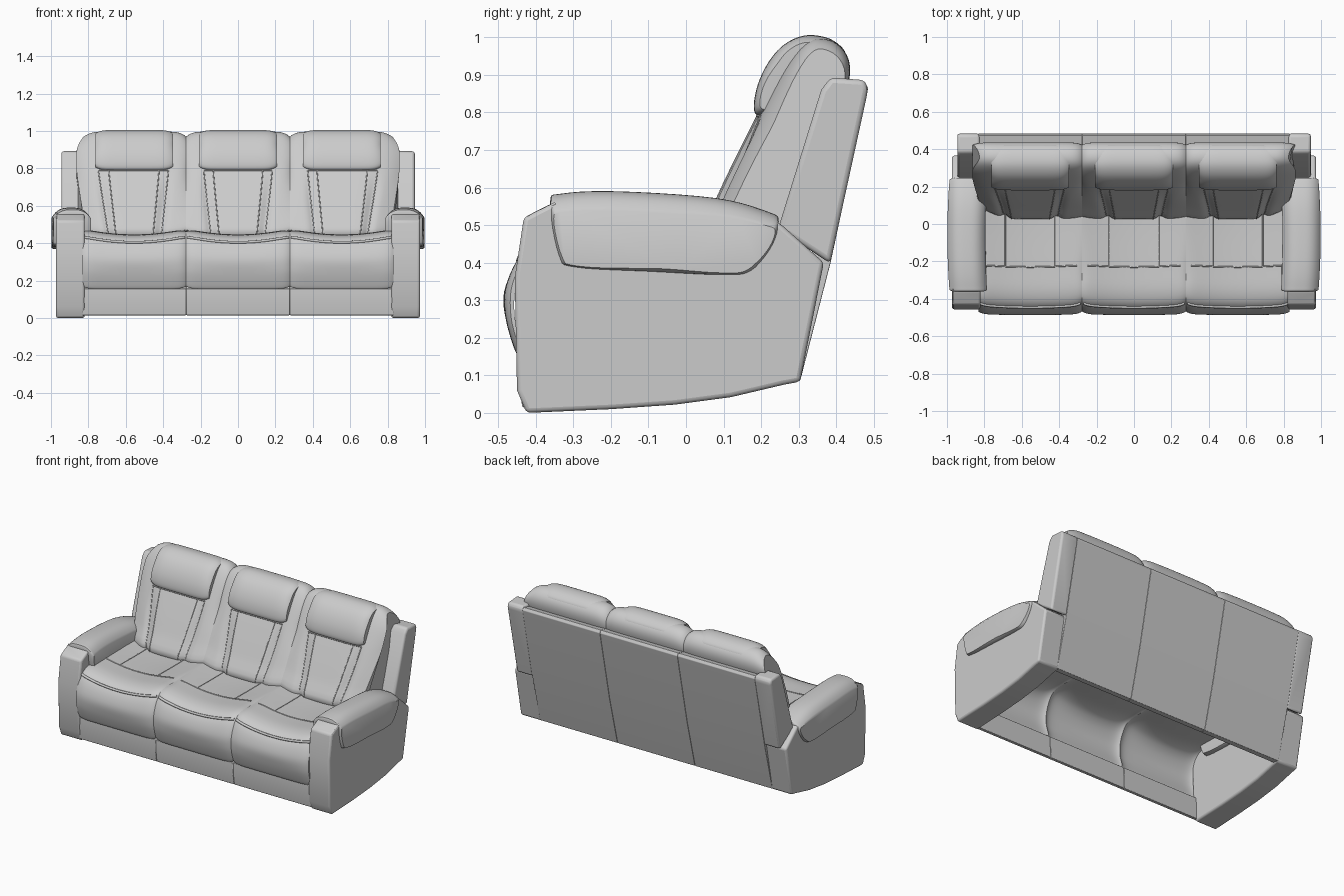
import bpy, bmesh, math
from mathutils import Vector

cube = bpy.data.objects.get("Cube")
if cube:
    bpy.data.objects.remove(cube, do_unlink=True)

leather = bpy.data.materials.new("grey_leather")
leather.use_nodes = True
grey = (0.6, 0.6, 0.6, 1)
leather.diffuse_color = grey
leather.node_tree.nodes["Principled BSDF"].inputs["Base Color"].default_value = grey


def finish(name, bm, bevel=0.0, angle=40):
    """Turn a bmesh into a smooth-shaded object, with an optional rounded bevel."""
    bmesh.ops.recalc_face_normals(bm, faces=bm.faces)
    mesh = bpy.data.meshes.new(name)
    bm.to_mesh(mesh)
    bm.free()
    ob = bpy.data.objects.new(name, mesh)
    bpy.context.collection.objects.link(ob)
    mesh.materials.append(leather)
    if bevel:
        mod = ob.modifiers.new("soft_edges", 'BEVEL')
        mod.width, mod.segments, mod.limit_method = bevel, 3, 'ANGLE'
        mod.angle_limit = math.radians(25)
    bpy.ops.object.select_all(action='DESELECT')
    ob.select_set(True)
    bpy.context.view_layer.objects.active = ob
    bpy.ops.object.shade_smooth_by_angle(angle=math.radians(angle))
    return ob


def loft(name, rings, **kw):
    """Bridge closed rings of points and cap both ends."""
    bm = bmesh.new()
    vs = [[bm.verts.new(p) for p in ring] for ring in rings]
    n = len(vs[0])
    for a, b in zip(vs, vs[1:]):
        for j in range(n):
            k = (j + 1) % n
            bm.faces.new((a[j], a[k], b[k], b[j]))
    bm.faces.new(vs[0])
    bm.faces.new(vs[-1])
    return finish(name, bm, **kw)


def prism(name, profile, x0, x1, bevel):
    """Side profile (y, z) extruded along x."""
    return loft(name, [[(x, y, z) for y, z in profile] for x in (x0, x1)], bevel=bevel)


STEP = 5


def rounded(profile):
    """Closed smooth curve through the profile points."""
    pts = [Vector(p) for p in profile]
    n, out = len(pts), []
    for i in range(n):
        a, b, c, d = (pts[(i + k) % n] for k in (-1, 0, 1, 2))
        for s in range(STEP):
            t = s / STEP
            out.append(b + t * (c - a) / 2 + t * t * (a - 2.5 * b + 2 * c - d / 2)
                       + t ** 3 * (3 * b - a - 3 * c + d) / 2)
    return out


def cushion(name, profile, x0, x1, edge, warp=None, power=6, stations=36):
    """Padded part: rounded profile swept along x, tucked in by edge at its ends."""
    prof = rounded(profile)
    mid = sum(prof, Vector((0, 0))) / len(prof)
    rings = []
    for i in range(stations + 1):
        u = -math.cos(math.pi * i / stations) * 0.5 + (i / stations - 0.5)
        ring = []
        for p in prof:
            r = p - mid
            q = mid + r * (1 - min(edge / max(r.length, 0.01), 0.9) * abs(u) ** power)
            v = Vector((x0 + (x1 - x0) * (u + 1) / 2, q.x, q.y))
            ring.append(Vector(warp(u, v)) if warp else v)
        rings.append(ring)
    loft(name, rings)
    return rings


def piping(name, pts, radius=0.004):
    """Thin sewn welt along a path."""
    curve = bpy.data.curves.new(name, 'CURVE')
    curve.dimensions = '3D'
    curve.bevel_depth, curve.bevel_resolution = radius, 1
    curve.use_fill_caps = True
    line = curve.splines.new('POLY')
    line.points.add(len(pts) - 1)
    for p, v in zip(line.points, pts):
        p.co = (*v, 1)
    ob = bpy.data.objects.new(name, curve)
    bpy.context.collection.objects.link(ob)
    curve.materials.append(leather)


# Side profiles (y, z)
ARM = [(-0.425, 0), (-0.45, 0.06), (-0.456, 0.36), (-0.432, 0.52), (-0.36, 0.557),
       (0.1, 0.55), (0.25, 0.505), (0.367, 0.4), (0.304, 0.083), (0.26, 0.075),
       (0.12, 0.042), (-0.03, 0.022), (-0.2, 0.01)]
PAD = [(-0.362, 0.56), (-0.33, 0.584), (-0.18, 0.59), (0.08, 0.572), (0.22, 0.535),
       (0.247, 0.51), (0.225, 0.44), (0.175, 0.378), (0.1, 0.367), (-0.1, 0.376),
       (-0.3, 0.388), (-0.34, 0.42)]
WING = [(0.384, 0.398), (0.485, 0.86), (0.477, 0.886), (0.385, 0.893), (0.36, 0.86),
        (0.245, 0.49)]
REAR = [(0.304, 0.085), (0.385, 0.4), (0.485, 0.865), (0.475, 0.882), (0.42, 0.87),
        (0.33, 0.4), (0.27, 0.085)]
BACK = [(0.035, 0.44), (0.082, 0.57), (0.19, 0.79), (0.27, 0.935), (0.33, 0.993),
        (0.4, 0.985), (0.437, 0.92), (0.41, 0.8), (0.31, 0.5), (0.25, 0.42)]
HEAD = [(0.184, 0.797), (0.187, 0.86), (0.217, 0.93), (0.263, 0.982), (0.325, 1.006),
        (0.395, 0.99), (0.42, 0.94), (0.3, 0.86), (0.23, 0.797)]
# The seat is a thin upholstered shell, open underneath
SEAT = [(0.15, 0.475), (-0.05, 0.474), (-0.23, 0.476), (-0.37, 0.474), (-0.445, 0.437),
        (-0.484, 0.34), (-0.48, 0.25), (-0.455, 0.165), (-0.446, 0.168), (-0.47, 0.25),
        (-0.473, 0.34), (-0.437, 0.428), (-0.367, 0.463), (-0.23, 0.466), (-0.05, 0.464),
        (0.15, 0.465)]
FOOT = [(-0.436, 0.015), (-0.446, 0.09), (-0.444, 0.157), (-0.42, 0.157), (-0.415, 0.015)]


def pad_shape(u, v):
    """Roll the top of an arm pad down at the sides and bow its plan outline."""
    drop = 0.045 * abs(u) ** 3 * max(0, (v.z - 0.4) / 0.18)
    return v.x * (1 - 0.012 * ((v.y + 0.06) / 0.3) ** 2), v.y, v.z - drop


# Arms with padded tops, and the wings beside the back
for side, s in (("left", 1), ("right", -1)):
    prism(side + "_arm", ARM, s * 0.82, s * 0.973, 0.012)
    cushion(side + "_arm_pad", PAD, s * 0.795, s * 0.998, 0.01, pad_shape, power=8, stations=18)
    prism(side + "_back_wing", WING, s * 0.825, s * 0.945, 0.015)
    piping(side + "_arm_front_welt",
           [(s * 0.966, y + 0.012, z) for y, z in ARM[1:5]], 0.005)


def seat_shape(u, v):
    """Sag the middle of the seat and bow its front slightly."""
    high = min(1, max(0, (v.z - 0.25) / 0.18))
    return v.x, v.y + 0.012 * u * u * high, v.z - 0.032 * (1 - u * u) * high


# Three places: seat, footrest, back cushion, headrest and rear panel
for side, cx, tilt in (("right", -0.555, -1), ("middle", 0, 0), ("left", 0.555, 1)):
    x0, x1 = cx - 0.2775, cx + 0.2775

    rings = cushion(side + "_seat", SEAT, x0, x1, 0.016, seat_shape, power=12)
    piping(side + "_seat_front_welt", [r[4 * STEP] for r in rings[1:-1]], 0.008)
    piping(side + "_seat_cross_seam", [r[2 * STEP] for r in rings[3:-3]], 0.004)
    for i in (11, 25):
        piping(side + "_seat_long_seam", rings[i][:2 * STEP + 1], 0.003)

    prism(side + "_footrest", FOOT, x0, x1, 0.004)

    def back_shape(u, v):
        """Round the top corners, flare the outer side, and shape the gussets."""
        x, y, z = v
        out = max(0, u * tilt)
        front = min(1, max(0, 1 - (y - 0.42 * (z - 0.38)) / 0.12))
        below = max(0, 0.8 - z)
        # Outer side: wide at the rear, drawn in towards the front and the top corner
        x += tilt * out ** 3 * (0.032 - 0.16 * front * below - 4 * max(0, z - 0.88) ** 2)
        z -= 0.01 * abs(u) ** 10 * max(0, (z - 0.8) / 0.2)
        y += 0.045 * out ** 4 * front
        # Gussets converge towards the seat
        x -= 0.2 * below * front * (u - u ** 5)
        low = min(1, below / 0.15) * front
        y += 0.018 * low * math.exp(-((abs(u) - 0.64) / 0.08) ** 2)
        return x, y, z

    rings = cushion(side + "_back_cushion", BACK, x0, x1, 0.02, back_shape, power=10)
    for i in (8, 11, 25, 28):
        piping(side + "_back_gusset_seam", rings[i][:2 * STEP + 1], 0.003)
    piping(side + "_back_cross_seam", [r[2 * STEP] for r in rings[8:29]], 0.004)

    cushion(side + "_headrest", HEAD, cx - 0.208, cx + 0.208, 0.022, power=8)

    prism(side + "_rear_panel", REAR, x0, x1, 0.003)
